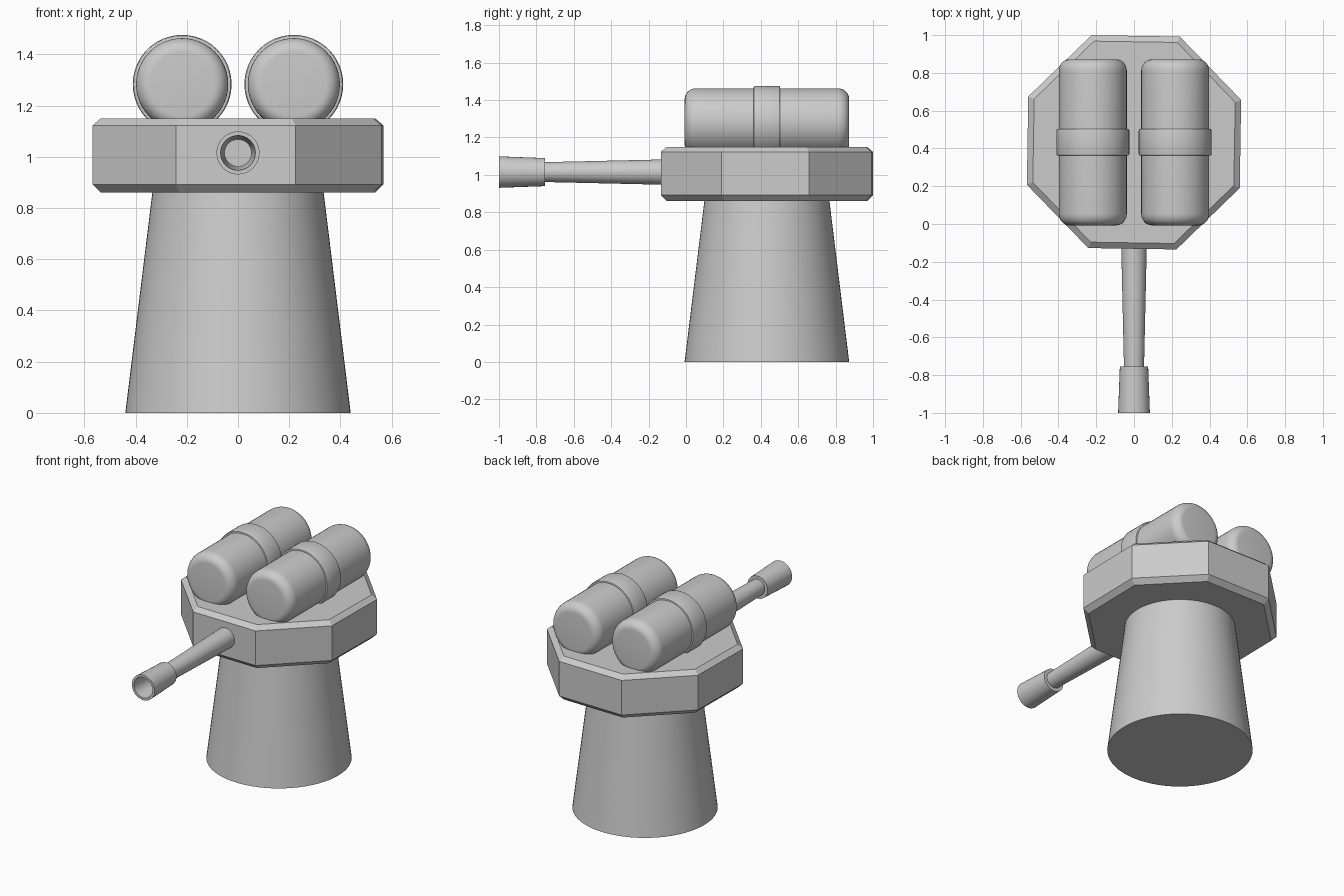
import bpy, bmesh, math
from mathutils import Matrix, Vector

if "Cube" in bpy.data.objects:
    bpy.data.objects.remove(bpy.data.objects["Cube"])

CY = 0.4325  # centre of the turret along y

grey = bpy.data.materials.new("plain_grey")
grey.diffuse_color = (0.6, 0.6, 0.6, 1)
grey.use_nodes = True
grey.node_tree.nodes["Principled BSDF"].inputs["Base Color"].default_value = grey.diffuse_color


def lathe(name, profile, sides, matrix, smooth=True):
    """Closed solid of revolution about local z; profile is (radius, height) from start to end."""
    bm = bmesh.new()
    rings = []
    for r, h in profile:
        rings.append([bm.verts.new((r * math.cos(2 * math.pi * i / sides),
                                    r * math.sin(2 * math.pi * i / sides), h))
                      for i in range(sides)])
    for a, b in zip(rings, rings[1:]):
        for i in range(sides):
            j = (i + 1) % sides
            bm.faces.new((a[i], a[j], b[j], b[i]))
    bm.faces.new(rings[0][::-1])
    bm.faces.new(rings[-1])
    bmesh.ops.recalc_face_normals(bm, faces=bm.faces)
    mesh = bpy.data.meshes.new(name)
    bm.to_mesh(mesh)
    bm.free()
    mesh.transform(matrix)
    mesh.materials.append(grey)
    obj = bpy.data.objects.new(name, mesh)
    bpy.context.collection.objects.link(obj)
    if smooth:
        bpy.ops.object.select_all(action='DESELECT')
        obj.select_set(True)
        bpy.context.view_layer.objects.active = obj
        bpy.ops.object.shade_smooth_by_angle(angle=math.radians(30))
    return obj


def along_y(x, z):
    """Turn local z into world +y, at the given x and z."""
    return Matrix.Translation((x, 0, z)) @ Matrix.Rotation(-math.pi / 2, 4, 'X')


def rounded(r, start, end, radial, axial, steps):
    """Cylinder profile with rounded ends."""
    arc = [(r - radial + radial * math.sin(t), axial * (1 - math.cos(t)))
           for t in (math.pi / 2 * k / steps for k in range(steps + 1))]
    return ([(a, start + h) for a, h in arc] +
            [(a, end - h) for a, h in reversed(arc)])


# Tapered pedestal
lathe("pedestal", [(0.44, 0), (0.332, 0.88)], 64, Matrix.Translation((0, CY, 0)))

# Octagonal turret platform with chamfered rims, turned very slightly
R = 0.61
lathe("turret_platform",
      [(R - 0.034, 0.86), (R, 0.892), (R, 1.123), (R - 0.034, 1.15)], 8,
      Matrix.Translation((0, CY, 0)) @ Matrix.Rotation(math.radians(22.5 - 0.9), 4, 'Z'),
      smooth=False)

# Twin tanks, each with a collar band
for side, x in (("left", -0.218), ("right", 0.218)):
    m = along_y(x, 1.283)
    lathe(side + "_tank", rounded(0.18, -0.007, 0.872, 0.055, 0.062, 8), 48, m)
    lathe(side + "_tank_collar", rounded(0.193, 0.362, 0.503, 0.008, 0.008, 3), 48, m)

# Gun barrel and hollow flared muzzle
gun = along_y(0, 1.015)
lathe("gun_barrel", [(0.053, -0.76), (0.068, -0.1)], 32, gun)
lathe("gun_muzzle", [(0.053, -0.78), (0.068, -1.0), (0.084, -1.0), (0.075, -0.755), (0.05, -0.755)],
      32, gun)
